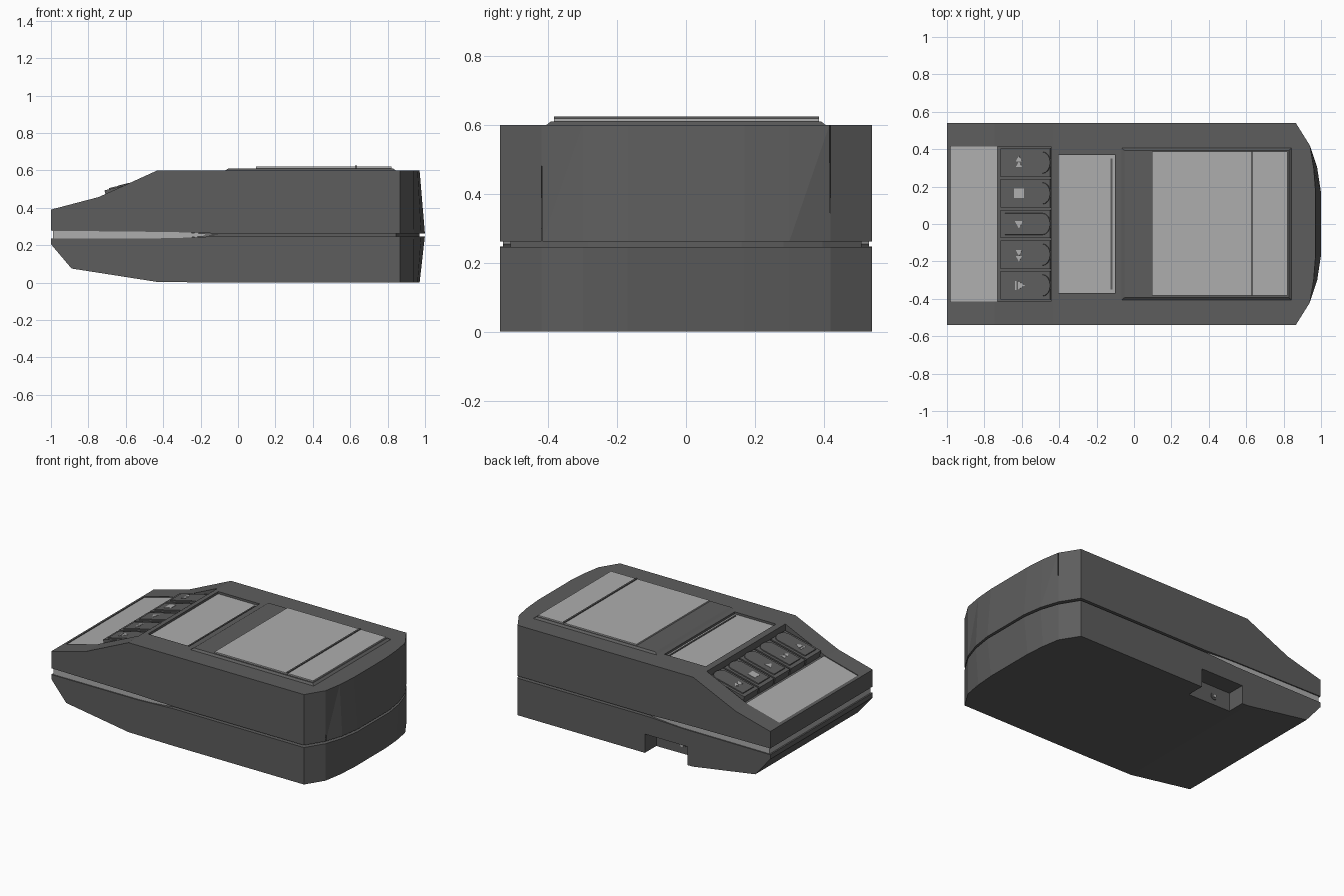
import bpy, bmesh, math
from mathutils import Matrix

if "Cube" in bpy.data.objects:
    bpy.data.objects.remove(bpy.data.objects["Cube"])


def material(name, v):
    m = bpy.data.materials.new(name)
    m.diffuse_color = (v, v, v, 1)
    m.use_nodes = True
    m.node_tree.nodes["Principled BSDF"].inputs["Base Color"].default_value = m.diffuse_color
    return m


DARK = material("dark_grey", 0.11)
LIGHT = material("light_grey", 0.42)


def loft(name, a, b, mat=DARK):
    """Closed solid between two matching rings of 3D points."""
    bm = bmesh.new()
    va, vb = [bm.verts.new(p) for p in a], [bm.verts.new(p) for p in b]
    bm.faces.new(va)
    bm.faces.new(vb[::-1])
    n = len(va)
    for i in range(n):
        j = (i + 1) % n
        bm.faces.new((va[j], va[i], vb[i], vb[j]))
    bmesh.ops.recalc_face_normals(bm, faces=bm.faces)
    me = bpy.data.meshes.new(name)
    bm.to_mesh(me)
    bm.free()
    ob = bpy.data.objects.new(name, me)
    bpy.context.collection.objects.link(ob)
    me.materials.append(mat)
    return ob


def side_prism(name, pts, y0, y1, mat=DARK):
    return loft(name, [(x, y0, z) for x, z in pts], [(x, y1, z) for x, z in pts], mat)


def plan_prism(name, pts, z0, z1, mat=DARK):
    return loft(name, [(x, y, z0) for x, y in pts], [(x, y, z1) for x, y in pts], mat)


def rect(x0, x1, y0, y1):
    return [(x0, y0), (x1, y0), (x1, y1), (x0, y1)]


def boolean(ob, cutter, op='DIFFERENCE'):
    m = ob.modifiers.new("cut", 'BOOLEAN')
    m.operation, m.solver, m.object = op, 'EXACT', cutter
    bpy.context.view_layer.objects.active = ob
    bpy.ops.object.modifier_apply(modifier=m.name)
    bpy.data.objects.remove(cutter)


def outline(lean, left=-1.1):
    """Plan outline with a faceted bowed end; lean pulls the bow inwards."""
    half = [(left, 0.54), (0.865, 0.54), (0.94, 0.42),
            (0.98 - 0.02 * lean, 0.3), (1 - 0.03 * lean, 0.17)]
    return half + [(x, -y) for x, y in reversed(half)]


def shell(name, z_seam, z_far, profile):
    ob = loft(name, [(x, y, z_seam) for x, y in outline(0)],
              [(x, y, z_far) for x, y in outline(1)])
    boolean(ob, side_prism("profile", profile, -0.7, 0.7), 'INTERSECT')
    return ob


# Upper and lower housing
upper = shell("upper_housing", 0.255, 0.61,
              [(-1, 0.277), (-1, 0.39), (-0.745, 0.457), (-0.43, 0.6), (1.2, 0.6),
               (1.2, 0.262), (-0.1, 0.262), (-0.35, 0.27)])
lower = shell("lower_housing", 0.255, -0.01,
              [(-1, 0.235), (-1, 0.205), (-0.89, 0.075), (-0.43, 0.003), (-0.1, 0),
               (1.2, 0), (1.2, 0.246), (-0.1, 0.248), (-0.35, 0.237)])

# Recesses for the front plate, keypad and display
boolean(upper, side_prism("c", [(-0.98, 0.387), (-0.728, 0.453), (-0.728, 0.6), (-0.98, 0.6)],
                          -0.415, 0.415))
boolean(upper, side_prism("c", [(-0.73, 0.435), (-0.443, 0.53), (-0.443, 0.7), (-0.73, 0.7)],
                          -0.414, 0.414))
boolean(upper, plan_prism("c", rect(-0.405, -0.1, -0.37, 0.37), 0.58, 0.7))
side_prism("front_plate", [(-0.979, 0.38), (-0.979, 0.391), (-0.729, 0.457), (-0.729, 0.44)],
           -0.414, 0.414, LIGHT)
plan_prism("display", rect(-0.404, -0.101, -0.369, 0.369), 0.575, 0.586, LIGHT)
plan_prism("display_edge", rect(-0.125, -0.115, -0.35, 0.35), 0.58, 0.59)

# Socket notch in the back side of the lower housing
boolean(lower, plan_prism("c", rect(-0.39, -0.075, 0.42, 0.7), -0.1, 0.125))
for name, r, y, mat in (("socket_ring", 0.024, 0.424, DARK), ("socket_pin", 0.012, 0.43, LIGHT)):
    ring = [(-0.27 + r * math.cos(i * math.pi / 8), 0.06 + r * math.sin(i * math.pi / 8))
            for i in range(16)]
    side_prism(name, ring, 0.41, y, mat)

# Recessed seam core and light tapering trim
core = [(max(-0.97, x - (0.03 if x > 0.9 else 0.02)), y * 0.945) for x, y in outline(0)]
plan_prism("seam_core", core, 0.2, 0.3)
side_prism("seam_trim", [(-0.99, 0.23), (-0.99, 0.282), (-0.35, 0.274), (-0.1, 0.255),
                         (-0.35, 0.233)], -0.532, 0.532, LIGHT)

# Raised printer cover with its light panels
loft("cover_frame", [(x, y, 0.595) for x, y in rect(-0.075, 0.85, -0.413, 0.413)],
     [(x, y, 0.611) for x, y in rect(-0.05, 0.828, -0.393, 0.393)])
plan_prism("cover_panel", rect(0.095, 0.625, -0.383, 0.387), 0.6, 0.62, LIGHT)
plan_prism("cover_lid", rect(0.637, 0.822, -0.383, 0.387), 0.6, 0.62, LIGHT)
plan_prism("cover_slot", rect(0.625, 0.637, -0.383, 0.387), 0.6, 0.626)

# Keypad: five tilted keys with symbols
TILT = Matrix.Translation((-0.58, 0, 0.527)) @ Matrix.Rotation(-math.atan(0.24), 4, 'Y')


def triangle(cx, cy, r, deg):
    return [(cx + r * math.cos(math.radians(deg + k)), cy + r * math.sin(math.radians(deg + k)))
            for k in (0, 120, 240)]


S = -0.035
symbols = [
    [triangle(S, 0.017, 0.02, 90), triangle(S, -0.014, 0.02, 90)],
    [rect(S - 0.027, S + 0.027, -0.026, 0.026)],
    [triangle(S, 0.003, 0.027, -90)],
    [triangle(S, 0.014, 0.02, -90), triangle(S, -0.017, 0.02, -90)],
    [triangle(S + 0.008, 0, 0.026, 0), rect(S - 0.022, S - 0.014, -0.024, 0.024)],
]
arc = [(0.095 + 0.045 * math.cos(a), 0.06 * math.sin(a))
       for a in [math.radians(-90 + 22.5 * i) for i in range(9)]]
key_outline = [(-0.115, -0.06)] + arc + [(-0.115, 0.06)]
for i, shapes in enumerate(symbols):
    parts = [plan_prism("key_base", rect(-0.138, 0.134, -0.076, 0.076), -0.05, -0.002),
             loft("key_cap", [(x, y, -0.01) for x, y in key_outline],
                  [(x * 0.97, y * 0.95, 0.004) for x, y in key_outline])]
    parts += [plan_prism("key_symbol", s, 0, 0.006, LIGHT) for s in shapes]
    for p in parts:
        p.matrix_world = Matrix.Translation((0, 0.328 - 0.164 * i, 0)) @ TILT
